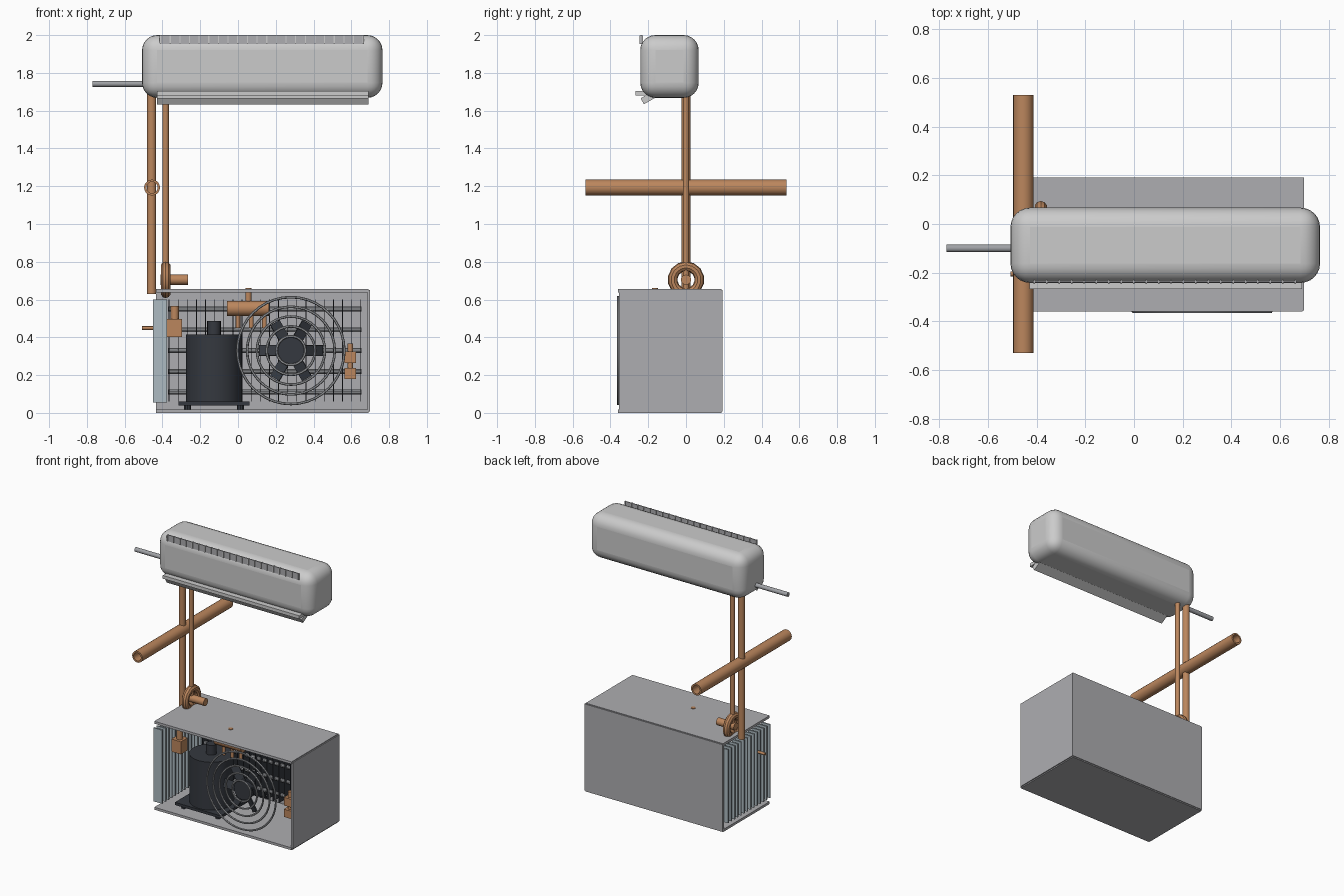
import bpy, math
from mathutils import Vector, Matrix

if "Cube" in bpy.data.objects:
    bpy.data.objects.remove(bpy.data.objects["Cube"])


def material(name, rgb):
    m = bpy.data.materials.new(name)
    m.diffuse_color = (*rgb, 1)
    m.use_nodes = True
    m.node_tree.nodes["Principled BSDF"].inputs["Base Color"].default_value = m.diffuse_color
    return m


COPPER = material("copper", (0.50, 0.24, 0.11))
DARK = material("dark_metal", (0.035, 0.04, 0.05))
FIN = material("fin_metal", (0.42, 0.50, 0.54))
SHELL = material("light_shell", (0.72, 0.73, 0.74))
STEEL = material("steel", (0.35, 0.36, 0.38))
PANEL = material("panel_grey", (0.42, 0.42, 0.44))


def finish(name, mat, smooth=True):
    o = bpy.context.object
    o.name = name
    o.data.materials.append(mat)
    if smooth:
        bpy.ops.object.shade_smooth_by_angle(angle=math.radians(35))
    return o


def box(name, x, y, z, mat):
    """Box from (min, max) ranges on each axis."""
    bpy.ops.mesh.primitive_cube_add(size=1)
    o = finish(name, mat, False)
    lo, hi = Vector((x[0], y[0], z[0])), Vector((x[1], y[1], z[1]))
    o.data.transform(Matrix.Diagonal((*(hi - lo), 1)))
    o.location = (lo + hi) / 2
    return o


def rod(name, a, b, r, mat, sides=16):
    a, b = Vector(a), Vector(b)
    bpy.ops.mesh.primitive_cylinder_add(vertices=sides, radius=r, depth=(b - a).length,
                                        location=(a + b) / 2)
    o = finish(name, mat)
    o.rotation_euler = (b - a).to_track_quat('Z', 'Y').to_euler()
    return o


def ring(name, loc, rot, major, minor, mat, n=32, k=8):
    bpy.ops.mesh.primitive_torus_add(location=loc, rotation=rot, major_radius=major,
                                     minor_radius=minor, major_segments=n, minor_segments=k)
    return finish(name, mat)


# Indoor unit: rounded shell
shell = box("indoor_shell", (-0.508, 0.765), (-0.242, 0.067), (1.668, 2.0), SHELL)
bev = shell.modifiers.new("round", 'BEVEL')
bev.width, bev.segments = 0.08, 6
bpy.ops.object.shade_smooth_by_angle(angle=math.radians(35))

# Intake strip with slats along the upper front edge
box("intake_strip", (-0.415, 0.668), (-0.240, -0.234), (1.952, 2.0), PANEL)
for i in range(22):
    x = -0.41 + i * 1.073 / 21
    box("intake_slat", (x - 0.003, x + 0.003), (-0.246, -0.228), (1.954, 1.999), SHELL)

# Outlet lip and tilted louver
box("outlet_lip", (-0.43, 0.69), (-0.268, -0.20), (1.680, 1.704), SHELL)
louver = box("outlet_louver", (-0.43, 0.69), (-0.237, -0.155), (1.652, 1.688), SHELL)
louver.rotation_euler.x = math.radians(30)

# Drain pipe
rod("drain_pipe", (-0.77, -0.1, 1.742), (-0.49, -0.1, 1.742), 0.016, STEEL)

# Copper risers
rod("large_riser", (-0.457, 0, 0.63), (-0.457, 0, 1.70), 0.024, COPPER)
rod("small_riser", (-0.383, 0, 0.62), (-0.383, 0, 1.70), 0.017, COPPER)

# Hollow wall pipe
R, r, N = 0.042, 0.030, 20
verts, faces = [], []
for rad, y in ((R, -0.531), (R, 0.531), (r, 0.531), (r, -0.531)):
    for i in range(N):
        t = 2 * math.pi * i / N
        verts.append((rad * math.cos(t), y, rad * math.sin(t)))
for k in range(4):
    for i in range(N):
        j, k2 = (i + 1) % N, (k + 1) % 4
        faces.append((k * N + i, k * N + j, k2 * N + j, k2 * N + i))
me = bpy.data.meshes.new("wall_pipe")
me.from_pydata(verts, [], faces)
pipe = bpy.data.objects.new("wall_pipe", me)
pipe.location = (-0.455, 0, 1.193)
bpy.context.collection.objects.link(pipe)
me.materials.append(COPPER)
bpy.context.view_layer.objects.active = pipe
bpy.ops.object.select_all(action='DESELECT')
pipe.select_set(True)
bpy.ops.object.shade_smooth_by_angle(angle=math.radians(35))

# Valve wheel with stem
ring("valve_wheel", (-0.383, 0, 0.705), (0, math.pi / 2, 0), 0.071, 0.026, COPPER, 14, 10)
rod("valve_stem", (-0.41, 0, 0.705), (-0.265, 0, 0.705), 0.027, COPPER)

# Cabinet: open at the front and left
box("cabinet_bottom", (-0.435, 0.692), (-0.36, 0.187), (0.0, 0.018), PANEL)
box("cabinet_top", (-0.435, 0.692), (-0.36, 0.187), (0.638, 0.656), PANEL)
box("cabinet_right", (0.685, 0.699), (-0.355, 0.192), (0.008, 0.65), PANEL)
box("cabinet_back", (-0.435, 0.695), (0.178, 0.192), (0.008, 0.65), PANEL)

# Left coil fins
for i in range(14):
    y = -0.345 + i * 0.49 / 13
    box("side_fin", (-0.45, -0.377), (y - 0.005, y + 0.005), (0.055, 0.60), FIN)

# Back coil: vertical fins and horizontal tubes
for i in range(22):
    x = -0.365 + i * 1.015 / 21
    box("back_fin", (x - 0.002, x + 0.002), (0.10, 0.165), (0.06, 0.60), DARK)
for z in (0.11, 0.22, 0.33, 0.44, 0.55):
    rod("coil_tube", (-0.37, 0.13, z), (0.655, 0.13, z), 0.013, STEEL, 10)

# Compressor
cx, cy = -0.127, -0.13
box("compressor_base", (cx - 0.188, cx + 0.188), (cy - 0.16, cy + 0.16), (0.04, 0.06), DARK)
for sx in (-0.14, 0.14):
    for sy in (-0.12, 0.12):
        rod("compressor_foot", (cx + sx, cy + sy, 0.015), (cx + sx, cy + sy, 0.045), 0.02, DARK, 10)
rod("compressor_body", (cx, cy, 0.055), (cx, cy, 0.415), 0.149, DARK, 32)
rod("compressor_cap", (cx, cy, 0.41), (cx, cy, 0.487), 0.036, DARK)

# Fan guard rings
fx, fz = 0.28, 0.33
for rad in (0.283, 0.232, 0.180, 0.128, 0.076):
    ring("fan_guard", (fx, -0.36, fz), (math.pi / 2, 0, 0), rad, 0.007, STEEL, 40, 6)

# Fan: hub, cone and six pitched blades
rod("fan_hub", (fx, -0.35, fz), (fx, -0.29, fz), 0.07, DARK, 24)
for i in range(6):
    blade = box("fan_blade", (-0.055, 0.055), (-0.004, 0.004), (-0.03, 0.03), DARK)
    a = i * math.pi / 3
    blade.matrix_world = (Matrix.Translation((fx, -0.32, fz)) @ Matrix.Rotation(a, 4, 'Y')
                          @ Matrix.Translation((0.115, 0, 0)) @ Matrix.Rotation(0.4, 4, 'X'))

# Reversing valve with top port and lower ports
vy = -0.165
rod("reversing_valve", (-0.057, vy, 0.553), (0.165, vy, 0.553), 0.040, COPPER, 20)
rod("valve_top_port", (0.055, vy, 0.56), (0.055, vy, 0.66), 0.016, COPPER)
for x in (-0.0, 0.07, 0.14):
    rod("valve_low_port", (x, vy, 0.53), (x, vy, 0.45), 0.012, COPPER)

# Service valve block on the left
box("service_valve", (-0.375, -0.297), (-0.245, -0.165), (0.403, 0.496), COPPER)
rod("service_valve_port", (-0.335, -0.205, 0.49), (-0.335, -0.205, 0.567), 0.022, COPPER)
rod("service_valve_stub", (-0.507, -0.205, 0.449), (-0.37, -0.205, 0.449), 0.010, COPPER, 12)

# Expansion fitting on the right
box("fitting_lower", (0.565, 0.625), (-0.27, -0.21), (0.18, 0.237), COPPER)
box("fitting_upper", (0.565, 0.625), (-0.27, -0.21), (0.265, 0.325), COPPER)
rod("fitting_stem", (0.595, -0.24, 0.20), (0.595, -0.24, 0.367), 0.015, COPPER, 12)
